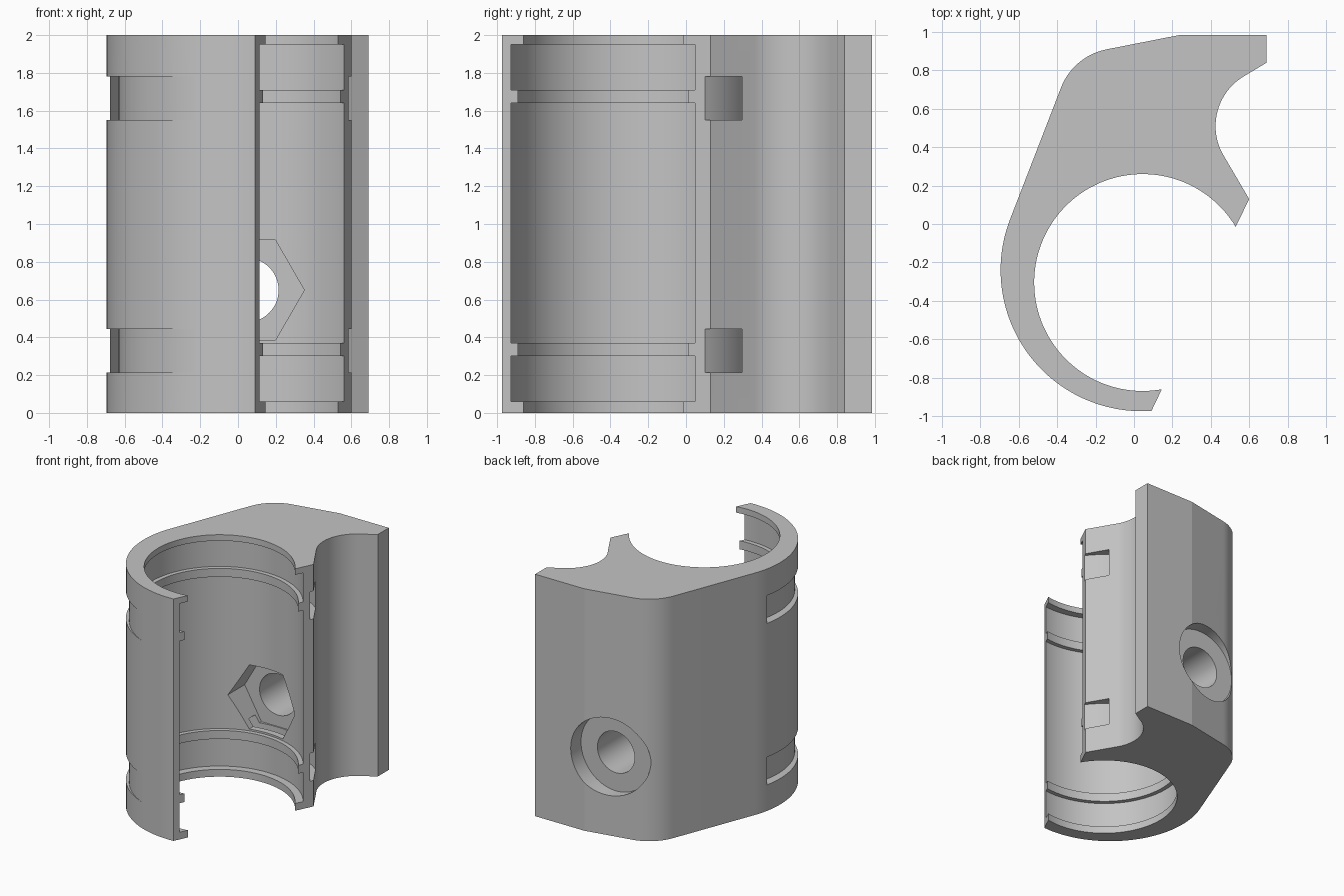
import bpy
import bmesh
from math import sin, cos, radians, pi

if "Cube" in bpy.data.objects:
    bpy.data.objects.remove(bpy.data.objects["Cube"], do_unlink=True)

HEIGHT = 2.0
BORE = (0.045, -0.305)      # axis of the large bore

grey = bpy.data.materials.new("plain grey")
grey.use_nodes = True
grey.diffuse_color = (0.55, 0.55, 0.55, 1)
grey.node_tree.nodes["Principled BSDF"].inputs["Base Color"].default_value = grey.diffuse_color


def arc(center, r, start, end, n):
    """Points on an arc, angles in degrees, both ends included."""
    angles = [radians(start + (end - start) * i / n) for i in range(n + 1)]
    return [(center[0] + r * cos(a), center[1] + r * sin(a)) for a in angles]


def finish(name, bm):
    bmesh.ops.recalc_face_normals(bm, faces=bm.faces)
    mesh = bpy.data.meshes.new(name)
    bm.to_mesh(mesh)
    bm.free()
    mesh.materials.append(grey)
    obj = bpy.data.objects.new(name, mesh)
    bpy.context.collection.objects.link(obj)
    return obj


def prism(name, points, low, high, along_y=False):
    """Extrude a closed outline along z, or an x-z outline along y."""
    bm = bmesh.new()
    place = (lambda p, h: (p[0], h, p[1])) if along_y else (lambda p, h: (p[0], p[1], h))
    face = bm.faces.new([bm.verts.new(place(p, low)) for p in points])
    made = bmesh.ops.extrude_face_region(bm, geom=[face])["geom"]
    axis = (0, high - low, 0) if along_y else (0, 0, high - low)
    bmesh.ops.translate(bm, vec=axis, verts=[v for v in made if isinstance(v, bmesh.types.BMVert)])
    return finish(name, bm)


def ring(name, profile, n=144):
    """Revolve a closed (radius, z) profile about the bore axis."""
    bm = bmesh.new()
    rows = [[bm.verts.new((BORE[0] + r * cos(2 * pi * i / n),
                           BORE[1] + r * sin(2 * pi * i / n), z)) for r, z in profile]
            for i in range(n)]
    m = len(profile)
    for i in range(n):
        a, b = rows[i], rows[(i + 1) % n]
        for j in range(m):
            k = (j + 1) % m
            bm.faces.new((a[j], b[j], b[k], a[k]))
    return finish(name, bm)


# Clamp body: outer jaw, sloped side, rounded corner, back, small cradle, bore
outline = arc((0.04, -0.24), 0.735, 274, 158.8, 56)
outline += arc((-0.08, 0.594), 0.322, 158.8, 100.4, 20)
outline += [(0.24, 0.985), (0.69, 0.985), (0.69, 0.84)]
outline += arc((0.727, 0.51), 0.302, 122.4, 209.3, 32)
outline += [(0.6, 0.13)]
outline += arc(BORE, 0.565, 30.9, 280.2, 100)
body = prism("clamp_body", outline, 0, HEIGHT)

# Bore relief, leaving end lips and two low ribs
relief = [(0.3, 0.06)]
for low, high, r in ((0.06, 0.30, 0.625), (0.30, 0.37, 0.59), (0.37, 1.64, 0.625),
                     (1.64, 1.71, 0.59), (1.71, 1.95, 0.625)):
    relief += [(r, low), (r, high)]
relief += [(0.3, 1.95)]
cutters = [ring("bore_relief_cutter", relief)]

# Strap channels curving through the body
for low, high in ((0.215, 0.445), (1.55, 1.78)):
    cutters.append(ring("strap_channel_cutter",
                        [(0.677, low), (0.756, low), (0.756, high), (0.677, high)]))

# Bolt hole, hexagonal nut pocket and round head recess
BOLT = (BORE[0], 0.65)
for name, r, sides, low, high in (("nut_pocket_cutter", 0.306, 6, 0.0, 0.46),
                                  ("bolt_hole_cutter", 0.17, 64, 0.05, 1.2),
                                  ("head_recess_cutter", 0.32, 64, 0.85, 1.25)):
    cutters.append(prism(name, arc(BOLT, r, 0, 360, sides)[:-1], low, high, True))

# Cut the body, then discard the cutters
for cutter in cutters:
    cutter.hide_render = True
    mod = body.modifiers.new(cutter.name, "BOOLEAN")
    mod.operation = "DIFFERENCE"
    mod.solver = "EXACT"
    mod.object = cutter
bpy.context.view_layer.update()
graph = bpy.context.evaluated_depsgraph_get()
result = bpy.data.meshes.new_from_object(body.evaluated_get(graph))
body.modifiers.clear()
body.data = result
for cutter in cutters:
    bpy.data.objects.remove(cutter, do_unlink=True)

# Smooth curved walls, crisp edges
for obj in bpy.context.selected_objects:
    obj.select_set(False)
body.select_set(True)
bpy.context.view_layer.objects.active = body
bpy.ops.object.shade_smooth_by_angle(angle=radians(9))
